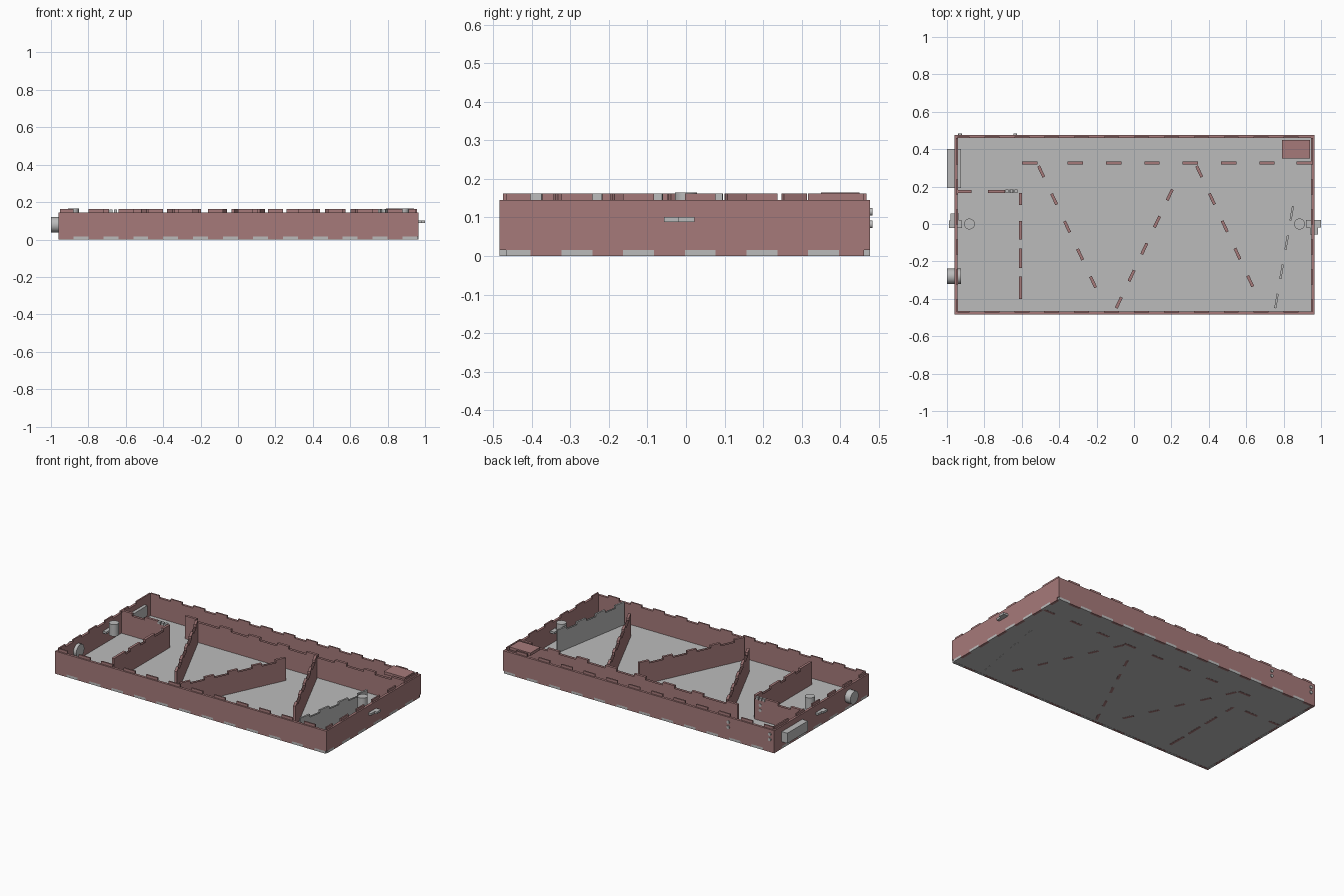
import bpy, bmesh, math
from mathutils import Matrix, Vector

if "Cube" in bpy.data.objects:
    bpy.data.objects.remove(bpy.data.objects["Cube"])


def material(name, rgb):
    m = bpy.data.materials.new(name)
    m.diffuse_color = (*rgb, 1)
    m.use_nodes = True
    m.node_tree.nodes["Principled BSDF"].inputs["Base Color"].default_value = m.diffuse_color
    return m


BROWN = material("dusty red brown", (0.38, 0.195, 0.195))
GREY = material("light grey", (0.5, 0.5, 0.5))

X0, X1, Y0, Y1 = -0.96, 0.965, -0.483, 0.477   # outer faces of the tray
T = 0.016                                      # sheet thickness
ZB, ZT, ZTOP = 0.016, 0.145, 0.162             # floor top, wall top, tooth top


def finish(name, bm, mat):
    me = bpy.data.meshes.new(name)
    bmesh.ops.recalc_face_normals(bm, faces=bm.faces)
    bm.to_mesh(me)
    bm.free()
    me.materials.append(mat)
    ob = bpy.data.objects.new(name, me)
    bpy.context.collection.objects.link(ob)
    return ob


def add_box(bm, lo, hi, frame=None, open_ends=False):
    lo, hi = Vector(lo), Vector(hi)
    size = hi - lo
    mat = Matrix.Translation((lo + hi) / 2) @ Matrix.Diagonal((*size, 1))
    vs = bmesh.ops.create_cube(bm, size=1, matrix=mat)["verts"]
    if open_ends:
        faces = {f for v in vs for f in v.link_faces}
        flat = [f for f in faces if len({round(v.co.z, 5) for v in f.verts}) == 1]
        bmesh.ops.delete(bm, geom=flat, context="FACES_ONLY")
    if frame:
        bmesh.ops.transform(bm, matrix=frame, verts=vs)


def boxes(name, items, mat):
    bm = bmesh.new()
    for lo, hi in items:
        add_box(bm, lo, hi)
    return finish(name, bm, mat)


def cylinder(name, centre, r, length, axis, mat=GREY, seg=32):
    bm = bmesh.new()
    rot = Vector((0, 0, 1)).rotation_difference(Vector(axis)).to_matrix().to_4x4()
    bmesh.ops.create_cone(bm, cap_ends=True, segments=seg, radius1=r, radius2=r,
                          depth=length, matrix=Matrix.Translation(centre) @ rot)
    for f in bm.faces:
        f.smooth = len(f.verts) == 4
    ob = finish(name, bm, mat)
    for e in ob.data.edges:
        a, b = (ob.data.vertices[i].co for i in e.vertices)
        e.use_edge_sharp = abs((a - b).dot(Vector(axis))) < 1e-5
    return ob


def divider(name, p0, p1, teeth, mat=BROWN, th=T):
    """Upright sheet from p0 to p1 with tabs through the floor and on top."""
    p0, p1 = Vector((*p0, 0)), Vector((*p1, 0))
    d = p1 - p0
    frame = Matrix.Translation(p0) @ Matrix.Rotation(math.atan2(d.y, d.x), 4, "Z")
    bm = bmesh.new()
    add_box(bm, (0, -th / 2, ZB), (d.length, th / 2, ZT), frame, open_ends=True)
    for a, b in teeth:
        add_box(bm, (a, -th / 2, ZT), (b, th / 2, ZTOP), frame)
        add_box(bm, (a, -th / 2, 0), (b, th / 2, ZB), frame)
    return finish(name, bm, mat)


def even_teeth(length, n, w):
    step = (length - w) / (n - 1)
    return [(i * step, i * step + w) for i in range(n)]


# floor panel
boxes("floor_panel", [((X0 + T, Y0 + T, 0.001), (X1 - T, Y1 - T, ZB))], GREY)

# long outer walls with finger joints
long_tabs = [(-0.96 + 0.16 * k, -0.88 + 0.16 * k) for k in range(12)]
long_gaps = [(-0.88 + 0.16 * k, -0.80 + 0.16 * k) for k in range(12)]
for name, ya, yb, ta, tb in (("front_wall", Y0, Y0 + T, Y0 + 0.009, Y0 + T + 0.002),
                             ("back_wall", Y1 - T, Y1, Y1 - T - 0.002, Y1 - 0.009)):
    parts = [((X0, ya, ZB), (X1, yb, ZT))]
    for a, b in long_tabs:
        parts.append(((a, ya, 0), (b, yb, ZB)))
        parts.append(((max(a, X0 + T), ta, ZT), (b, tb, ZTOP)))
    boxes(name, parts, BROWN)
    boxes(name + "_floor_tabs",
          [((a, ya, 0.0), (b, yb, ZB)) for a, b in long_gaps], GREY)

# short outer walls with finger joints
short_grey = [(Y0 + 0.16 * k, Y0 + 0.08 + 0.16 * k) for k in range(6)]
short_brown = [(b, b + 0.08) for a, b in short_grey]
for name, xa, xb, ta, tb in (("left_wall", X0, X0 + T, X0 + 0.009, X0 + T + 0.002),
                             ("right_wall", X1 - T, X1, X1 - T - 0.002, X1 - 0.009)):
    parts = [((xa, Y0 + T, ZB), (xb, Y1 - T, ZT))]
    for a, b in short_grey:
        parts.append(((ta, max(a, Y0 + T), ZT), (tb, b, ZTOP)))
    parts.append(((ta, 0.395, ZT), (tb, Y1 - T, ZTOP)))
    parts += [((xa, a, 0), (xb, min(b, Y1 - T), ZB)) for a, b in short_brown]
    boxes(name, parts, BROWN)
    boxes(name + "_floor_tabs",
          [((xa, max(a, Y0 + T), 0), (xb, b, ZB)) for a, b in short_grey], GREY)

# inner dividers
divider("long_divider", (-0.6, 0.325), (0.949, 0.325),
        [(0, 0.083)] + [(0.245 + 0.205 * k, 0.327 + 0.205 * k) for k in range(6)]
        + [(1.468, 1.549)])
divider("compartment_side", (-0.608, 0.167), (-0.608, -0.4),
        [(0, 0.065), (0.15, 0.25), (0.297, 0.402), (0.447, 0.567)])
divider("compartment_back", (-0.944, 0.175), (-0.616, 0.175),
        [(0, 0.074), (0.164, 0.254)])
for i, (a, b) in enumerate((((-0.51, 0.31), (-0.205, -0.34)),
                            ((0.205, 0.185), (-0.095, -0.45)),
                            ((0.335, 0.31), (0.635, -0.335)))):
    n = math.dist(a, b)
    divider(f"diagonal_brace_{i + 1}", a, b, even_teeth(n, 5, 0.065))
a, b = (0.85, 0.095), (0.755, -0.45)
divider("grey_brace", a, b, even_teeth(math.dist(a, b), 4, 0.078), GREY, 0.011)

# corner cover plate
boxes("corner_cover", [((0.79, 0.35, 0.147), (0.94, 0.45, 0.165))], BROWN)

# latches and posts at both ends
boxes("right_latch", [((0.92, -0.02, 0.088), (1.0, 0.022, 0.101)),
                      ((0.94, -0.057, 0.088), (0.985, -0.02, 0.101))], GREY)
boxes("left_latch", [((-0.99, -0.022, 0.088), (-0.92, 0.02, 0.101)),
                     ((-0.98, 0.02, 0.088), (-0.935, 0.057, 0.101))], GREY)
for side, x in (("left", -0.88), ("right", 0.885)):
    cylinder(side + "_post", (x, 0, 0.127), 0.029, 0.076, (0, 0, 1))

# socket block and round button on the left wall
boxes("socket_block", [((-1.0, 0.192, 0.045), (-0.924, 0.4, 0.11))], GREY)
cylinder("round_button", (-0.962, -0.28, 0.079), 0.041, 0.076, (1, 0, 0))

# bolts in the back wall and the compartment back
for i, (x, y) in enumerate(((-0.93, 0.473), (-0.635, 0.473), (-0.655, 0.175))):
    for j, z in enumerate((0.082, 0.115)):
        cylinder(f"bolt_{i + 1}_{j + 1}", (x, y, z), 0.01, 0.02, (0, 1, 0), seg=16)
# small spacers on top of the compartment back
boxes("spacers", [((x, 0.166, 0.145), (x + 0.018, 0.184, 0.16))
                  for x in (-0.688, -0.664, -0.64)], GREY)
